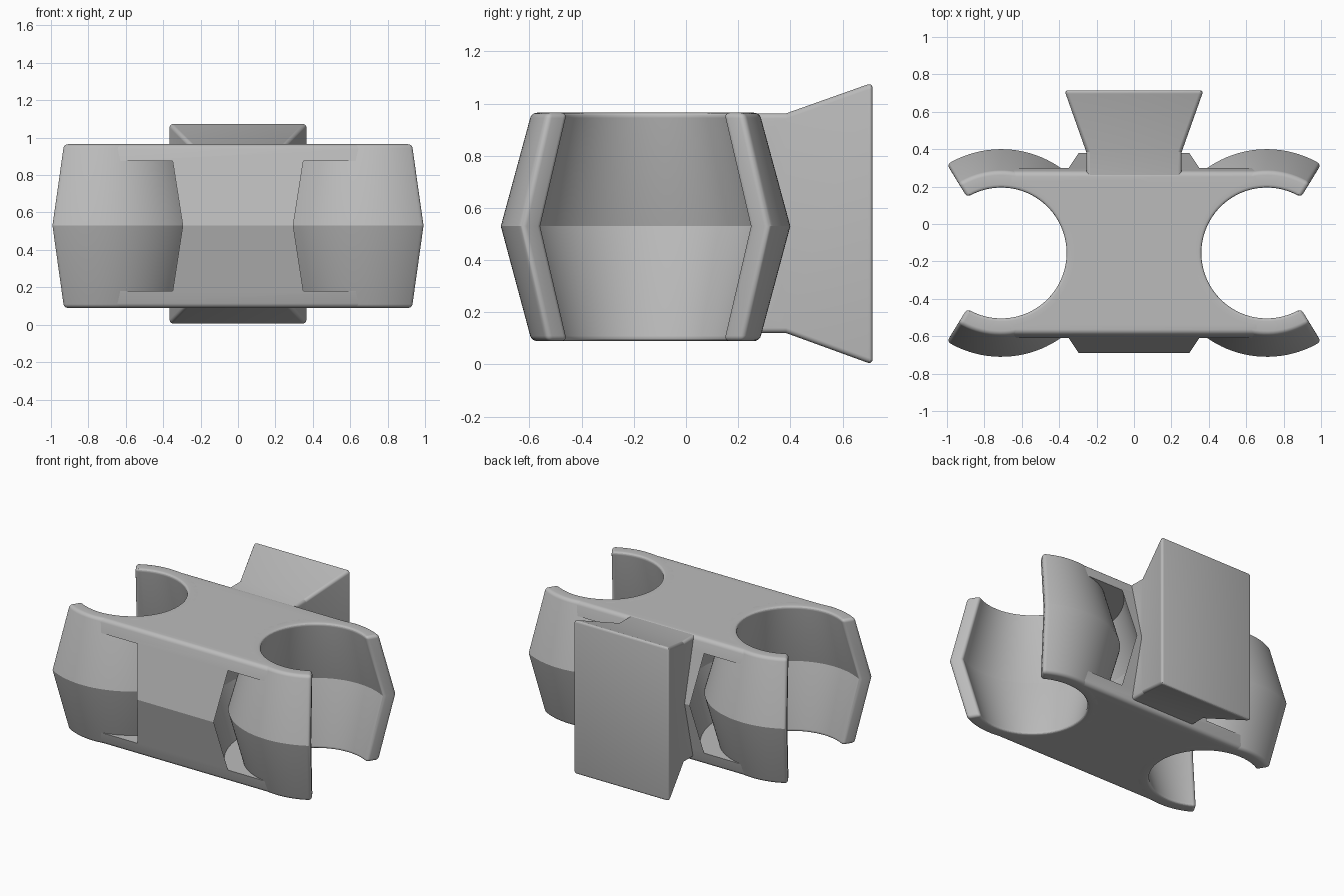
import bpy, bmesh
from math import sin, cos, pi, radians

cube = bpy.data.objects.get("Cube")
if cube:
    bpy.data.objects.remove(cube)

GREY = bpy.data.materials.new("plain grey")
GREY.use_nodes = True
GREY.diffuse_color = (0.5, 0.5, 0.5, 1)
GREY.node_tree.nodes["Principled BSDF"].inputs["Base Color"].default_value = (0.5, 0.5, 0.5, 1)

BOTTOM, MIDDLE, TOP = 0.09, 0.53, 0.965
CLIP_X, CLIP_Y = 0.71, -0.155
OPENING = radians(58.5)


def loft(name, sections, closed=False):
    """Skin a row of equal-length point loops; cap the ends or join them."""
    bm = bmesh.new()
    rows = [[bm.verts.new(p) for p in loop] for loop in sections]
    pairs = list(zip(rows, rows[1:]))
    if closed:
        pairs.append((rows[-1], rows[0]))
    else:
        bm.faces.new(rows[0])
        bm.faces.new(rows[-1])
    for a, b in pairs:
        for i in range(len(a)):
            j = (i + 1) % len(a)
            bm.faces.new((a[i], a[j], b[j], b[i]))
    bmesh.ops.recalc_face_normals(bm, faces=bm.faces)
    mesh = bpy.data.meshes.new(name)
    bm.to_mesh(mesh)
    bm.free()
    mesh.materials.append(GREY)
    ob = bpy.data.objects.new(name, mesh)
    bpy.context.collection.objects.link(ob)
    return ob


def circle(radius, z, side, count=96):
    return [(side * CLIP_X + radius * cos(2 * pi * i / count),
             CLIP_Y + radius * sin(2 * pi * i / count), z) for i in range(count)]


def finish(ob, width, cutters=()):
    """Round the hard edges, cut the pockets and shade."""
    bevel = ob.modifiers.new("rounding", 'BEVEL')
    bevel.width = width
    bevel.segments = 5
    bevel.limit_method = 'ANGLE'
    bevel.angle_limit = radians(40)
    for cutter in cutters:
        cut = ob.modifiers.new("pocket", 'BOOLEAN')
        cut.object = cutter
        cut.operation = 'DIFFERENCE'
        cut.solver = 'EXACT'
    bpy.ops.object.select_all(action='DESELECT')
    ob.select_set(True)
    bpy.context.view_layer.objects.active = ob
    bpy.ops.object.convert(target='MESH')
    bpy.ops.object.shade_smooth_by_angle(angle=radians(22))


# Pocket cutters: a round hole that widens into a gap behind each clip
POCKET = [(0.388, -0.1), (0.388, BOTTOM), (0.41, 0.18), (0.58, 0.18), (0.677, MIDDLE),
          (0.58, 0.875), (0.41, 0.875), (0.388, TOP), (0.388, 1.2)]
cutters = []
for side, word in ((1, "left"), (-1, "right")):
    cutter = loft(word + "_pocket_cutter", [circle(r, z, side) for r, z in POCKET])
    cutter.hide_render = True
    cutter.display_type = 'WIRE'
    cutters.append(cutter)

# Central block with ridged front and back
BLOCK = [(-0.588, BOTTOM), (-0.69, MIDDLE), (-0.588, TOP),
         (0.278, TOP), (0.38, MIDDLE), (0.278, BOTTOM)]
block = loft("central_block", [[(x, y, z) for y, z in BLOCK] for x in (-0.68, 0.68)])
finish(block, 0.025, cutters)

# Flared mount on the back
mount = []
for y, half, low, high in ((0.2, 0.255, 0.12, 0.963), (0.385, 0.255, 0.12, 0.963),
                           (0.715, 0.372, 0, 1.08)):
    mount.append([(-half, y, low), (half, y, low), (half, y, high), (-half, y, high)])
finish(loft("rear_mount", mount), 0.02, cutters)

# Open clips, each a ridged wall swept around its centre
WALL = [(0.345, BOTTOM), (0.437, BOTTOM), (0.555, MIDDLE), (0.437, TOP),
        (0.345, TOP), (0.465, MIDDLE)]
STEPS = 72
for side, word in ((1, "left"), (-1, "right")):
    sweep = []
    for i in range(STEPS + 1):
        a = OPENING + (2 * pi - 2 * OPENING) * i / STEPS
        sweep.append([(side * (CLIP_X + r * cos(a)), CLIP_Y + r * sin(a), z) for r, z in WALL])
    finish(loft(word + "_clip", sweep), 0.025)

# Cutters are no longer needed
for cutter in cutters:
    bpy.data.objects.remove(cutter)
